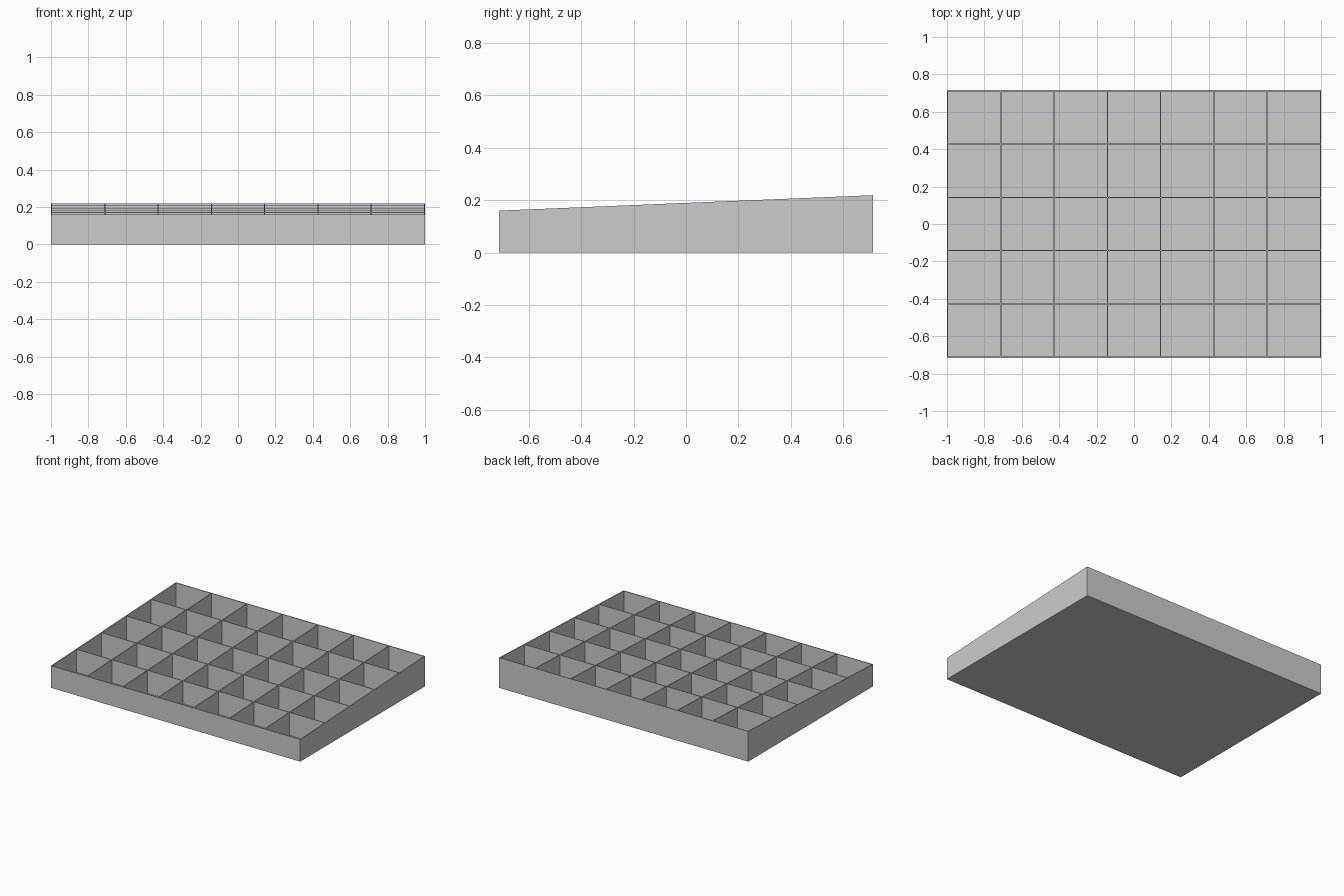
import bpy
import bmesh

cube = bpy.data.objects.get("Cube")
if cube:
    bpy.data.objects.remove(cube, do_unlink=True)

COLS, ROWS = 7, 5
WALL = 0.006                      # wall and floor thickness
PITCH = (2.0 - WALL) / COLS
DEPTH = PITCH * ROWS + WALL
FRONT_H, BACK_H = 0.16, 0.219


def wall_lines(count):
    """Both sides of every wall along one axis, centred on zero."""
    start = -(PITCH * count + WALL) / 2
    return [start + i * PITCH + side for i in range(count + 1) for side in (0, WALL)]


def rim_height(y):
    return FRONT_H + (BACK_H - FRONT_H) * (y / DEPTH + 0.5)


grey = bpy.data.materials.new("light grey")
grey.use_nodes = True
color = (0.604, 0.604, 0.604, 1.0)
grey.diffuse_color = color
grey.node_tree.nodes["Principled BSDF"].inputs["Base Color"].default_value = color

# Sloped rim: only the tops of the walls, open over every compartment
bm = bmesh.new()
xs, ys = wall_lines(COLS), wall_lines(ROWS)
grid = [[bm.verts.new((x, y, rim_height(y))) for x in xs] for y in ys]
for j in range(len(ys) - 1):
    for i in range(len(xs) - 1):
        if i % 2 or j % 2:
            if not (i % 2 == 0 or j % 2 == 0):
                continue
        bm.faces.new((grid[j][i], grid[j][i + 1], grid[j + 1][i + 1], grid[j + 1][i]))

# Walls dropped from every rim edge: outside to the ground, inside to the floor
rim_edges = [e for e in bm.edges if e.is_boundary]
dropped = bmesh.ops.extrude_edge_only(bm, edges=rim_edges)["geom"]
for item in dropped:
    if isinstance(item, bmesh.types.BMVert):
        outside = abs(item.co.x) > 1 - WALL / 2 or abs(item.co.y) > (DEPTH - WALL) / 2
        item.co.z = 0 if outside else WALL

# Underside and compartment floors
bmesh.ops.holes_fill(bm, edges=[e for e in bm.edges if e.is_boundary], sides=0)
bmesh.ops.recalc_face_normals(bm, faces=bm.faces)

mesh = bpy.data.meshes.new("compartment_tray")
bm.to_mesh(mesh)
bm.free()
mesh.materials.append(grey)
tray = bpy.data.objects.new("compartment_tray", mesh)
bpy.context.collection.objects.link(tray)
